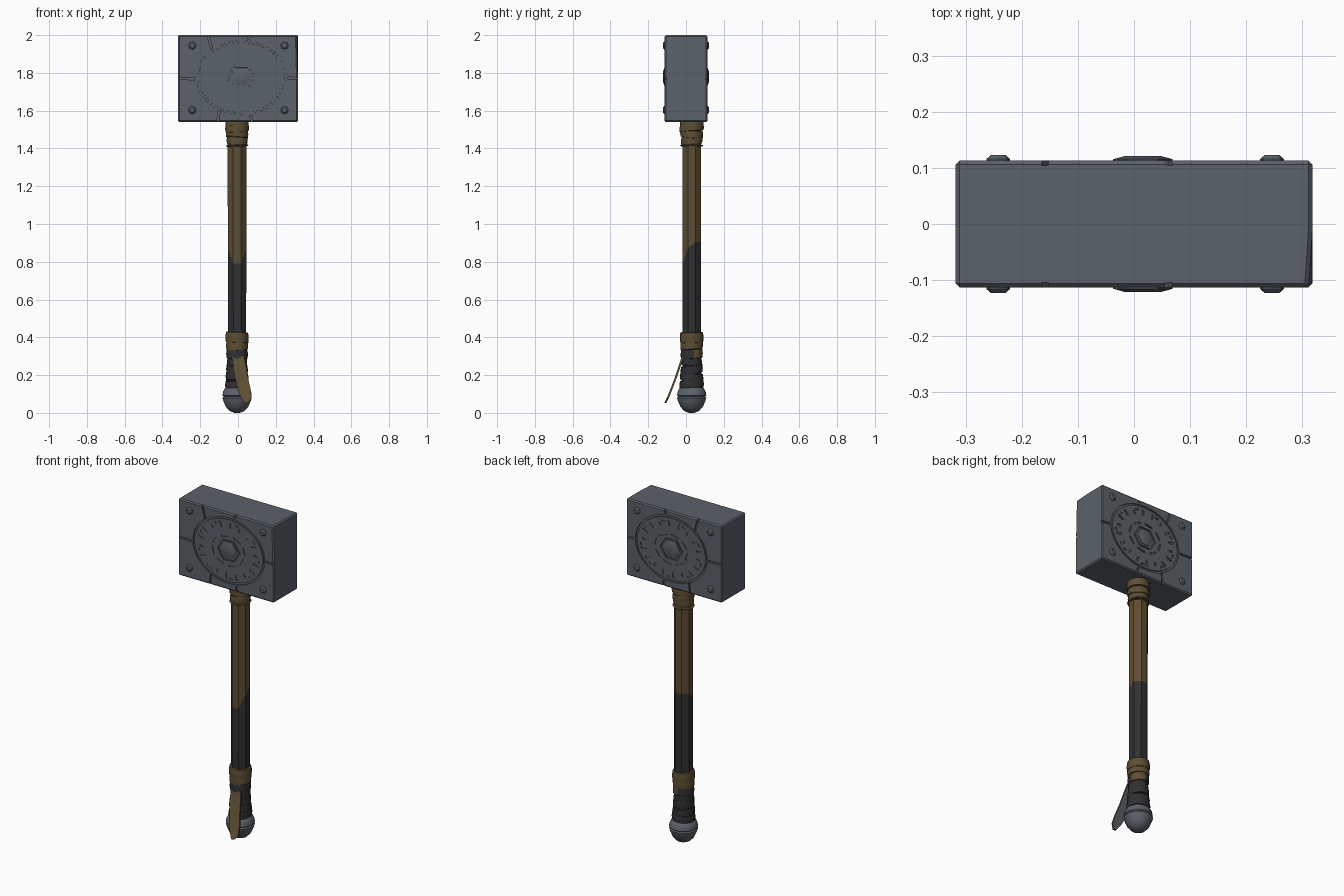
import bpy, bmesh, math
from mathutils import Vector

if "Cube" in bpy.data.objects:
    bpy.data.objects.remove(bpy.data.objects["Cube"])

CX, CY = -0.005, 0.03          # handle axis
EX, EZ = 0.018, 1.775          # centre of the round panel on the head
FACE = 0.113                   # half depth of the head


def mat(name, c):
    m = bpy.data.materials.new(name)
    m.diffuse_color = (*c, 1)
    m.use_nodes = True
    m.node_tree.nodes["Principled BSDF"].inputs["Base Color"].default_value = m.diffuse_color
    return m


STEEL = mat("blue grey steel", (0.105, 0.122, 0.142))
BROWN = mat("brown leather", (0.110, 0.076, 0.033))
DARK = mat("dark grip", (0.030, 0.030, 0.033))


def finish(name, bm, mats, angle=35):
    bmesh.ops.recalc_face_normals(bm, faces=bm.faces)
    me = bpy.data.meshes.new(name)
    bm.to_mesh(me)
    bm.free()
    for m in mats:
        me.materials.append(m)
    me.shade_smooth()
    me.set_sharp_from_angle(angle=math.radians(angle))
    ob = bpy.data.objects.new(name, me)
    bpy.context.collection.objects.link(ob)
    return ob


def lathe(name, profile, n, mats, tilt=0, phase=0, zfun=None, rule=None, angle=35):
    """Turn (radius, z) points about the handle axis, optionally sheared in z."""
    bm = bmesh.new()
    rings = []
    for i, (r, z) in enumerate(profile):
        ring = []
        for k in range(n):
            a = 2 * math.pi * (k + 0.5) / n
            x, y = r * math.cos(a), r * math.sin(a)
            h = z + tilt * math.cos(a - phase)
            if zfun:
                h = zfun(i, y, h)
            ring.append(bm.verts.new((CX + x, CY + y, h)))
        rings.append(ring)
    for i in range(len(rings) - 1):
        for k in range(n):
            j = (k + 1) % n
            f = bm.faces.new((rings[i][k], rings[i][j], rings[i + 1][j], rings[i + 1][k]))
            if rule:
                f.material_index = rule(i, f.calc_center_median())
    bm.faces.new(rings[0])
    bm.faces.new(rings[-1])
    return finish(name, bm, mats, angle)


# ---- head block, with a shallow chipped corner and bevelled edges
bm = bmesh.new()
bmesh.ops.create_cube(bm, size=1)
for v in bm.verts:
    v.co = Vector((v.co.x * 0.636, v.co.y * 2 * FACE, 1.77 + v.co.z * 0.46))
p = [Vector(c) for c in ((0.318, -0.01, 2.0), (0.318, -0.113, 1.72), (0.311, -0.113, 2.0))]
no = (p[1] - p[0]).cross(p[2] - p[0]).normalized()
if no.x < 0:
    no = -no
bmesh.ops.bisect_plane(bm, geom=bm.verts[:] + bm.edges[:] + bm.faces[:],
                       plane_co=p[0], plane_no=no, clear_outer=True)
bmesh.ops.holes_fill(bm, edges=[e for e in bm.edges if e.is_boundary])
bmesh.ops.bevel(bm, geom=bm.edges[:], offset=0.007, segments=1, affect='EDGES')
head = finish("head_block", bm, [STEEL], 20)


# ---- carved grooves on both broad faces
def bar(bm, a, b, w, s, depth=0.006):
    """Box cutter lying on a face from point a to point b (x, z)."""
    a, b = Vector(a), Vector(b)
    d = (b - a).normalized() * w / 2
    q = Vector((-d.y, d.x))
    vs = [[bm.verts.new((c.x, s * y, c.y)) for c in (a - q, b - q, b + q, a + q)]
          for y in (FACE - depth, FACE + 0.02)]
    bm.faces.new(vs[0])
    bm.faces.new(vs[1])
    for k in range(4):
        j = (k + 1) % 4
        bm.faces.new((vs[0][k], vs[0][j], vs[1][j], vs[1][k]))


def ring(bm, rx, rz, w, n, s, depth=0.007):
    """Elliptical or polygonal ring cutter."""
    loops = []
    for o, y in ((-w / 2, FACE - depth), (w / 2, FACE - depth),
                 (w / 2 + .001, FACE + 0.02), (-w / 2 - .001, FACE + 0.02)):
        loops.append([bm.verts.new((EX + (rx + o) * math.cos(2 * math.pi * k / n), s * y,
                                    EZ + (rz + o) * math.sin(2 * math.pi * k / n)))
                      for k in range(n)])
    for i in range(4):
        for k in range(n):
            j = (k + 1) % n
            bm.faces.new((loops[i][k], loops[i][j], loops[(i + 1) % 4][j], loops[(i + 1) % 4][k]))


def pt(t, f):
    return (EX + 0.235 * f * math.cos(t), EZ + 0.193 * f * math.sin(t))


SEAMS = [((-0.165, 2.02), (-0.138, 1.925)), ((0.07, 2.02), (0.055, 1.978)),
         ((-0.34, 1.772), (-0.229, 1.768)), ((0.34, 1.768), (0.265, 1.774)),
         ((-0.108, 1.52), (-0.10, 1.602)), ((0.08, 1.52), (0.066, 1.574))]
bm = bmesh.new()
for s in (-1, 1):
    ring(bm, 0.233, 0.191, 0.011, 48, s)
    ring(bm, 0.071, 0.065, 0.009, 6, s)
    for a, b in SEAMS:
        bar(bm, a, b, 0.011, s, 0.009)
    for k in range(18):                       # plain radial notches
        t = 2 * math.pi * (k + 0.3) / 18
        bar(bm, pt(t, 0.72), pt(t, 0.88 if k % 3 else 0.82), 0.011, s)
        if k % 2:
            bar(bm, pt(t + 0.09, 0.86), pt(t + 0.2, 0.86), 0.009, s)
    for k in range(8):                        # broken inner circle
        t = 2 * math.pi * k / 8
        bar(bm, pt(t, 0.46), pt(t + 0.5, 0.46), 0.009, s)
cutter = finish("groove_cutter", bm, [STEEL])
cutter.hide_render = True
mod = head.modifiers.new("grooves", 'BOOLEAN')
mod.operation, mod.object, mod.solver, mod.use_self = 'DIFFERENCE', cutter, 'EXACT', True
dg = bpy.context.evaluated_depsgraph_get()
cut = bpy.data.meshes.new_from_object(head.evaluated_get(dg))
head.modifiers.clear()
head.data = cut
bpy.data.objects.remove(cutter)
cut.shade_smooth()
cut.set_sharp_from_angle(angle=math.radians(20))


# ---- rivets and centre bosses
def stud(name, x, z, r, h, n, s):
    b = bmesh.new()
    levels = [[b.verts.new((x + r * f * math.cos(2 * math.pi * k / n), s * y,
                            z + r * f * math.sin(2 * math.pi * k / n))) for k in range(n)]
              for f, y in ((1, FACE - 0.004), (1, FACE + h * 0.3), (0.62, FACE + h))]
    for lo, hi in zip(levels, levels[1:]):
        for k in range(n):
            b.faces.new((lo[k], lo[(k + 1) % n], hi[(k + 1) % n], hi[k]))
    b.faces.new(levels[-1])
    b.faces.new(levels[0])
    finish(name, b, [STEEL], 25)


for s in (-1, 1):
    side = "front" if s < 0 else "back"
    stud(side + "_boss", EX - 0.002, EZ + 0.005, 0.053, 0.008, 6, s)
    for i, x in enumerate((-0.242, 0.246)):
        for j, z in enumerate((1.603, 1.945)):
            stud(f"{side}_rivet_{i}{j}", x, z, 0.021, 0.01, 8, s)


# ---- shaft: dark lower part with a stepped upper edge
def stepped(i, y, h):
    if i != 1:
        return h
    return 0.79 if y < -0.04 else 0.87 if y < 0 else 0.905


lathe("shaft", [(0.052, 0.12), (0.053, 0.85), (0.054, 1.56)], 8, [DARK, BROWN],
      zfun=stepped, rule=lambda i, c: i)


# ---- leather wraps made of overlapping tilted strips
def wrap(name, z0, z1, r, tilt, phase, mats, rule=None):
    lathe(name, [(0.044, z0), (r, z0 + 0.004), (r + 0.002, (z0 + z1) / 2),
                 (r - 0.001, z1 - 0.004), (0.044, z1)], 14, mats, tilt, phase, rule=rule)


for i, (z0, z1, r, t, ph) in enumerate([
        (1.408, 1.422, 0.059, 0.002, 0), (1.420, 1.466, 0.055, 0.004, 2),
        (1.455, 1.500, 0.059, 0.006, 4), (1.488, 1.530, 0.063, 0.006, 1),
        (1.515, 1.550, 0.061, 0.003, 3)]):
    wrap(f"upper_wrap_{i}", z0, z1, r, t, ph, [BROWN])
for i, (z0, z1, r, t, ph) in enumerate([
        (0.332, 0.385, 0.058, 0.005, 1), (0.370, 0.430, 0.061, 0.003, 3)]):
    wrap(f"lower_wrap_{i}", z0, z1, r, t, ph, [BROWN])
wrap("binding", 0.285, 0.340, 0.057, 0.004, 2, [DARK, BROWN],
     lambda i, c: int(c.y > CY + 0.01 and c.x > CX))
for i, (z0, z1, r, t, ph) in enumerate([
        (0.128, 0.175, 0.063, 0.004, 1), (0.165, 0.215, 0.060, 0.008, 4),
        (0.205, 0.255, 0.057, 0.008, 2), (0.245, 0.295, 0.053, 0.005, 5)]):
    wrap(f"grip_wrap_{i}", z0, z1, r, t, ph, [DARK])

# ---- round steel pommel with a groove
lathe("pommel", [(0.014, 0.0), (0.040, 0.010), (0.061, 0.033), (0.074, 0.063), (0.079, 0.080),
                 (0.072, 0.086), (0.079, 0.092), (0.076, 0.112), (0.066, 0.130), (0.050, 0.140)],
      16, [STEEL])

# ---- loose strap end hanging at the front
bm = bmesh.new()
rows = []
for x, y, z, w in [(0.002, -0.022, 0.300, 0.030), (0.008, -0.040, 0.245, 0.035),
                   (0.020, -0.062, 0.180, 0.034), (0.034, -0.085, 0.120, 0.034),
                   (0.045, -0.102, 0.078, 0.027), (0.044, -0.116, 0.052, 0.009)]:
    rows.append([bm.verts.new(c) for c in ((x - w, y, z), (x + w, y, z),
                                           (x + w, y + 0.011, z), (x - w, y + 0.011, z))])
for a, b in zip(rows, rows[1:]):
    for k in range(4):
        f = bm.faces.new((a[k], a[(k + 1) % 4], b[(k + 1) % 4], b[k]))
        f.material_index = int(k == 2)        # grey inner side
bm.faces.new(rows[0])
bm.faces.new(rows[-1])
finish("loose_strap", bm, [BROWN, STEEL], 40)
